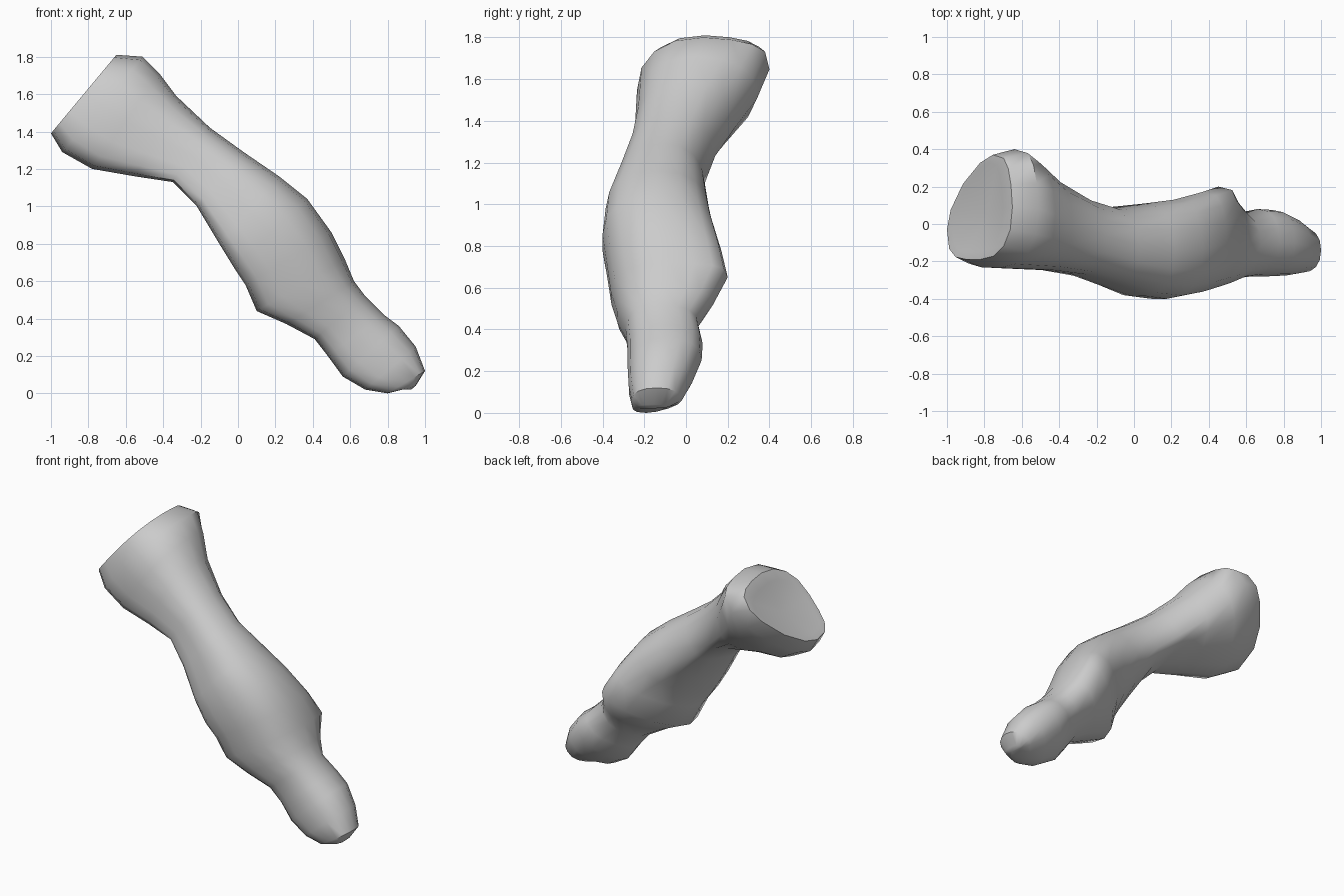
import bpy
import bmesh
from math import cos, sin, pi, radians
from mathutils import Vector

cube = bpy.data.objects.get("Cube")
if cube:
    bpy.data.objects.remove(cube, do_unlink=True)

SIDES = 16

# Cross-sections from the flared end to the knuckle:
# upper edge x z, lower edge x z, front y, back y,
# lean of the back ridge, forward shift of the lower edge
SECTIONS = [
    (-.7, 1.75, -.97, 1.42, -.15, .33, .4, .11),
    (-.65, 1.81, -1, 1.39, -.19, .37, .4, .12),
    (-.51, 1.8, -.94, 1.29, -.235, .4, .4, .12),
    (-.42, 1.71, -.78, 1.2, -.24, .34, .2, .12),
    (-.33, 1.59, -.55, 1.16, -.245, .24, 0, .12),
    (-.15, 1.42, -.35, 1.13, -.27, .14, -.3, .12),
    (.03, 1.29, -.22, 1, -.32, .09, -.3, .12),
    (.22, 1.16, -.1, .8, -.385, .11, 0, .12),
    (.37, 1.04, -.02, .67, -.4, .13, .2, .12),
    (.5, .86, .04, .58, -.38, .17, .4, .12),
    (.57, .72, .1, .44, -.36, .2, .5, .11),
    (.62, .6, .26, .37, -.33, .13, .3, .1),
    (.68, .52, .41, .29, -.29, .06, .1, .06),
    (.78, .42, .48, .2, -.28, .08, .2, .05),
    (.86, .36, .56, .09, -.28, .075, .2, .05),
    (.95, .25, .68, .02, -.275, .03, .1, .05),
    (1, .12, .8, 0, -.26, -.02, 0, .05),
    (.95, .04, .88, .02, -.23, -.08, 0, .04),
]


def rounded(value, power):
    """Sine or cosine made squarer (power under 1) or flatter (over 1)."""
    return abs(value) ** power * (1 if value >= 0 else -1)


def add_ring(bm, section):
    ux, uz, lx, lz, front, back, lean, shift = section
    middle = Vector(((ux + lx) / 2, (front + back) / 2, (uz + lz) / 2))
    half = Vector(((ux - lx) / 2, 0, (uz - lz) / 2))
    depth = Vector((0, (back - front) / 2, 0))
    ring = []
    for i in range(SIDES):
        c, s = cos(2 * pi * i / SIDES), sin(2 * pi * i / SIDES)
        # the palm side, between back ridge and lower edge, is flatter
        power = 1.2 if c < -.01 and s > .01 else .88
        across, deep = rounded(c, power), rounded(s, power)
        # the back ridge leans sideways, the lower edge lies forward
        across += lean * max(deep, 0) * (1 - across * across)
        forward = Vector((0, -shift * max(-c, 0) ** 2, 0))
        ring.append(bm.verts.new(middle + half * across + depth * deep + forward))
    return ring


def close_end(bm, ring, offset):
    """Fan to a centre point, pushed along x and z."""
    centre = sum((v.co for v in ring), Vector()) / SIDES
    tip = bm.verts.new(centre + Vector(offset))
    for i in range(SIDES):
        bm.faces.new((ring[i], ring[(i + 1) % SIDES], tip))


# Bone shaft lofted through the sections
bm = bmesh.new()
rings = [add_ring(bm, s) for s in SECTIONS]
for a, b in zip(rings, rings[1:]):
    for i in range(SIDES):
        j = (i + 1) % SIDES
        bm.faces.new((a[i], a[j], b[j], b[i]))

# Hollow joint socket and rounded knuckle tip
close_end(bm, rings[0], (.04, 0, -.04))
close_end(bm, rings[-1], (.01, 0, -.01))
bmesh.ops.recalc_face_normals(bm, faces=bm.faces)

mesh = bpy.data.meshes.new("finger_bone")
bm.to_mesh(mesh)
bm.free()
bone = bpy.data.objects.new("finger_bone", mesh)
bpy.context.collection.objects.link(bone)

# Plain grey bone colour
grey = bpy.data.materials.new("bone_grey")
grey.use_nodes = True
colour = (.6, .6, .6, 1)
grey.diffuse_color = colour
grey.node_tree.nodes["Principled BSDF"].inputs["Base Color"].default_value = colour
mesh.materials.append(grey)

bpy.ops.object.select_all(action="DESELECT")
bone.select_set(True)
bpy.context.view_layer.objects.active = bone
bpy.ops.object.shade_smooth_by_angle(angle=radians(45))
